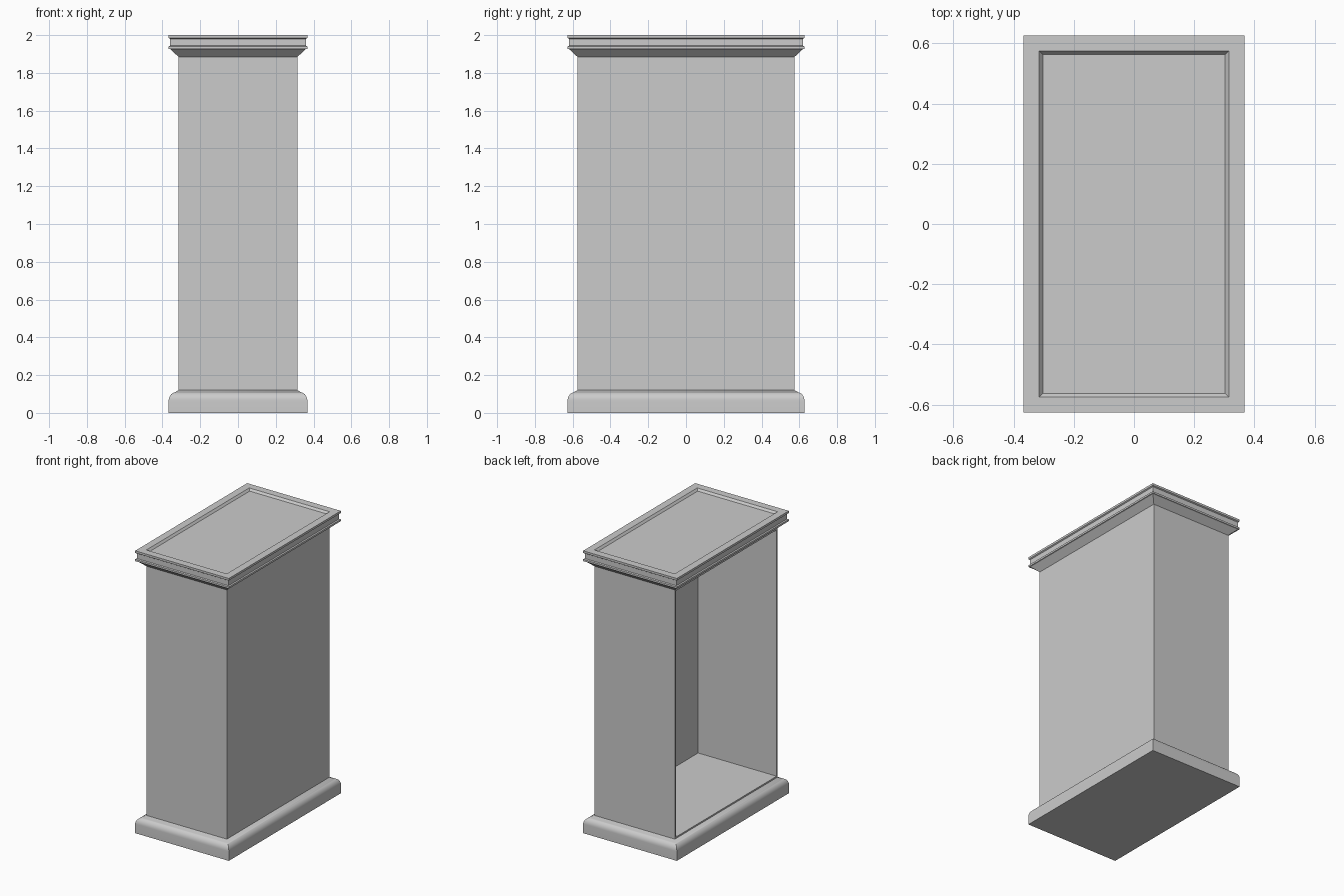
import bpy, bmesh, math
from mathutils import Vector

if "Cube" in bpy.data.objects:
    bpy.data.objects.remove(bpy.data.objects["Cube"])

HX, HY = 0.315, 0.575      # half width and half depth of the column
Z0, Z1 = 0.12, 1.885       # column bottom and top
WALL = 0.015


def finish(name, bm, angle=None):
    bmesh.ops.recalc_face_normals(bm, faces=bm.faces[:])
    mesh = bpy.data.meshes.new(name)
    bm.to_mesh(mesh)
    bm.free()
    ob = bpy.data.objects.new(name, mesh)
    bpy.context.collection.objects.link(ob)
    if angle:
        bpy.ops.object.select_all(action='DESELECT')
        ob.select_set(True)
        bpy.context.view_layer.objects.active = ob
        bpy.ops.object.shade_smooth_by_angle(angle=math.radians(angle))
    return ob


def moulding(name, profile, angle=None):
    """Run an (offset, z) profile around the column and cap both ends."""
    bm = bmesh.new()
    rings = [[bm.verts.new((sx * (HX + o), sy * (HY + o), z))
              for sx, sy in ((-1, -1), (1, -1), (1, 1), (-1, 1))]
             for o, z in profile]
    for a, b in zip(rings, rings[1:]):
        for i in range(4):
            j = (i + 1) % 4
            bm.faces.new((a[i], a[j], b[j], b[i]))
    bm.faces.new(rings[0])
    bm.faces.new(rings[-1])
    return finish(name, bm, angle)


# Plinth with rounded shoulder
arc = [(0.012 + 0.04 * math.cos(t), 0.065 + 0.045 * math.sin(t))
       for t in (math.radians(80) * i / 8 for i in range(9))]
moulding("plinth", [(0.052, 0)] + arc + [(0, Z0)], 30)

# Cornice: sloped underside, two lips with a band between, sunken top panel
moulding("cornice", [(0, Z1), (0.043, 1.925), (0.052, 1.927), (0.052, 1.94),
                     (0.044, 1.944), (0.044, 1.98), (0.052, 1.985),
                     (0.052, 2.0), (0, 2.0), (-0.012, 1.985)])

# Hollow column, open on the -x side
bm = bmesh.new()
bmesh.ops.create_cube(bm, size=1)
for v in bm.verts:
    v.co = Vector((v.co.x * 2 * HX, v.co.y * 2 * HY,
                   (Z0 + Z1) / 2 + v.co.z * (Z1 - Z0)))
bm.normal_update()
side = min(bm.faces, key=lambda f: f.calc_center_median().x)
bmesh.ops.inset_region(bm, faces=[side], thickness=WALL)
side = [f for f in bm.faces if f.normal.x < -0.9]
side = max(side, key=lambda f: f.calc_area())
corners = list(side.verts)
bm.faces.remove(side)
inner = [bm.verts.new(v.co + Vector((2 * HX - WALL, 0, 0))) for v in corners]
for i in range(4):
    j = (i + 1) % 4
    bm.faces.new((corners[i], corners[j], inner[j], inner[i]))
bm.faces.new(inner)
finish("open_column", bm)
